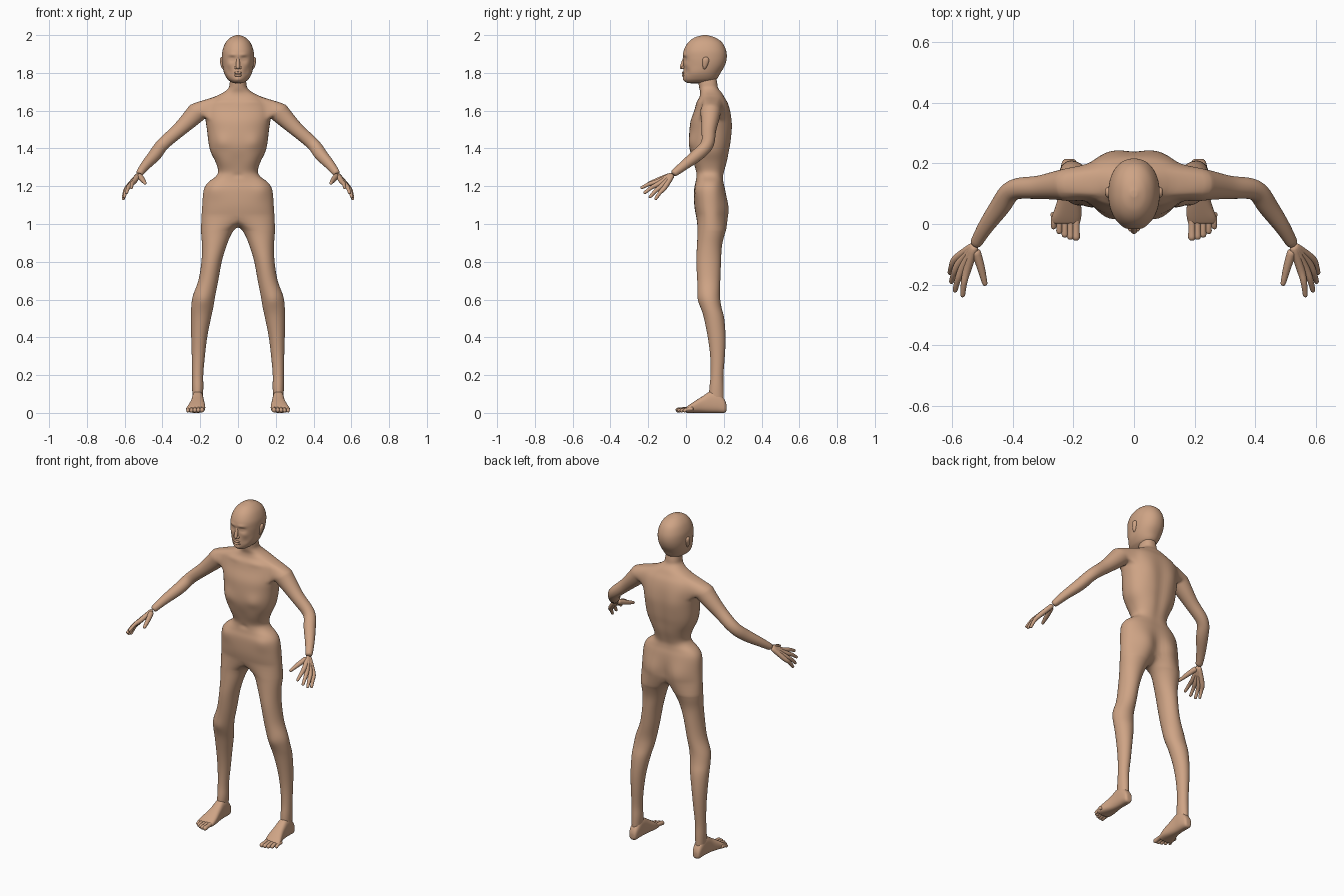
import bpy
import bmesh
import math
from mathutils import Vector

UNIT = 0.01     # all part sizes below are in hundredths

default_cube = bpy.data.objects.get("Cube")
if default_cube:
    bpy.data.objects.remove(default_cube, do_unlink=True)

skin = bpy.data.materials.new("skin")
skin.use_nodes = True
skin_colour = (0.62, 0.37, 0.235, 1)
skin.diffuse_color = skin_colour
skin.node_tree.nodes["Principled BSDF"].inputs["Base Color"].default_value = skin_colour

# Sculpting strokes, the same on both sides: centre, radii, push along y
strokes = [
    ((3.2, -1, 187.3), (1.8, 3, 1.3), 1.1),     # eye socket
    ((3.2, -0.5, 187.2), (1.1, 3, 0.7), -0.6),  # eyeball
    ((3, -1, 189.6), (2.2, 3, 0.9), -0.5),      # brow
    ((5, 0, 184.3), (1.8, 3, 1.5), -0.4),       # cheekbone
    ((4.6, 0, 180.5), (1.8, 3, 2), 0.6),        # cheek hollow
    ((0, -1, 176.6), (1.8, 2, 1.2), -0.5),      # chin
    ((8, 6, 165), (6, 4, 1.3), -0.6),           # collarbone
    ((8.8, 2, 143.5), (3.8, 5, 3.5), -1.2),     # breast
    ((0, 2, 133), (5, 5, 5), 1.0),              # rib arch
    ((0, 5, 125.7), (1.2, 3, 1.2), 0.8),        # navel
    ((12.5, 6, 118), (4, 4, 4), -1.0),          # hip bone
    ((0, 24, 140), (2, 6, 20), -1.1),           # spine groove
    ((8, 22, 153), (4, 5, 7), 0.7),             # shoulder blade
    ((8.8, 20, 107), (6, 7, 8), 2.2),           # buttock
    ((0, 21, 106), (1.8, 6, 7), -2.0),          # cleft
    ((18.3, 7, 59.5), (3.5, 4, 3.5), -0.7),     # kneecap
]


def interpolate(rows, steps):
    """Smooth curve through rows of numbers."""
    rows = [Vector(row) for row in rows]
    result = []
    for i in range(len(rows) - 1):
        before, a = rows[max(i - 1, 0)], rows[i]
        b, after = rows[i + 1], rows[min(i + 2, len(rows) - 1)]
        for step in range(steps):
            t = step / steps
            result.append(a + ((b - before) * t
                               + (2 * before - 5 * a + 4 * b - after) * t ** 2
                               + (3 * a - before - 3 * b + after) * t ** 3) / 2)
    return result + [rows[-1]]


def angles(sides, start=-90):
    return [math.radians(start + 360 * i / sides) for i in range(sides)]


def add_ring(bm, points):
    return [bm.verts.new(p) for p in points]


def join(bm, rings, skip=lambda row, column: False):
    """Quads between neighbouring rings."""
    for row, (a, b) in enumerate(zip(rings, rings[1:])):
        for i in range(len(a)):
            j = (i + 1) % len(a)
            if not skip(row, i):
                bm.faces.new((a[i], a[j], b[j], b[i]))


def loft_rings(bm, rows, turn, axis="z", side=1, power=2.0, steps=3):
    """Oval sections; each row is position, then min and max of both spans."""
    rings = []
    for pos, a0, a1, b0, b1 in interpolate(rows, steps):
        points = []
        for angle in turn:
            c, s = math.cos(angle), math.sin(angle)
            a = (a0 + a1 + (a1 - a0) * math.copysign(abs(c) ** (2 / power), c)) / 2
            b = (b0 + b1 + (b1 - b0) * math.copysign(abs(s) ** (2 / power), s)) / 2
            points.append((a * side, b, pos) if axis == "z" else (a * side, pos, b))
        rings.append(add_ring(bm, points))
    return rings


def limb_rings(bm, rows, turn, side=1, steps=3):
    """Round sections across a path; each row is x, y, z and radius."""
    path = interpolate(rows, steps)
    rings = []
    for i, p in enumerate(path):
        along = (path[min(i + 1, len(path) - 1)] - path[max(i - 1, 0)]).to_3d().normalized()
        hint = Vector((0, 0, 1)) if abs(along.z) < 0.9 else Vector((0, 1, 0))
        up = (hint - along * along.dot(hint)).normalized()
        across = up.cross(along)
        points = [p.to_3d() + (across * math.cos(a) + up * math.sin(a)) * p[3] for a in turn]
        rings.append(add_ring(bm, [(q.x * side, q.y, q.z) for q in points]))
    return rings


def tube(bm, rings):
    join(bm, rings)
    bm.faces.new(rings[0])
    bm.faces.new(rings[-1])


def digit(bm, rows, side=1):
    """Limb with a rounded tip."""
    rings = limb_rings(bm, rows, angles(12), side)
    tip, r = Vector(rows[-1][:3]), rows[-1][3]
    ahead = (tip - Vector(rows[-2][:3])).normalized() * r
    ahead.x *= side
    last = rings[-1]
    middle = sum((v.co for v in last), Vector()) / len(last)
    for out, width in ((0.5, 0.86), (0.9, 0.45)):
        rings.append(add_ring(bm, [middle + (v.co - middle) * width + ahead * out for v in last]))
    tube(bm, rings)


def finish(bm, name):
    """Sculpt the part and turn it into a smooth object."""
    for vert in bm.verts:
        x, y, z = vert.co
        for centre, radii, push in strokes:
            offset = (abs(x) - centre[0], y - centre[1], z - centre[2])
            distance = sum((o / r) ** 2 for o, r in zip(offset, radii))
            vert.co.y += push * math.exp(-min(distance, 50))
    bmesh.ops.recalc_face_normals(bm, faces=bm.faces[:])
    bmesh.ops.scale(bm, vec=(UNIT, UNIT, UNIT), verts=bm.verts[:])
    mesh = bpy.data.meshes.new(name)
    bm.to_mesh(mesh)
    bm.free()
    mesh.materials.append(skin)
    mesh.shade_smooth()
    part = bpy.data.objects.new(name, mesh)
    bpy.context.collection.objects.link(part)
    subdivision = part.modifiers.new("subdivision", "SUBSURF")
    subdivision.levels = subdivision.render_levels = 1


# Torso and neck: height, half width, front, back
torso = [(180, 3.8, 6, 15.5), (175, 4.4, 6.5, 16.5), (172, 5, 7, 17), (169.5, 8, 7.5, 19),
         (167, 13, 7, 20.5), (164, 16.5, 5.5, 22.3), (160, 17.8, 4.3, 23.5), (155, 17.3, 2.5, 24.2),
         (150, 16.5, 1.8, 24.4), (143, 15.7, 1.5, 23.9), (138, 14.5, 2, 23), (133, 12, 3, 22),
         (128, 10.5, 5, 20.5), (125, 12, 5.3, 19.8), (122, 16, 5, 20), (118, 18.3, 4.2, 20.8),
         (110, 19, 4.3, 21.3), (104, 19.4, 5.3, 21)]
leg = [(97, 1.8, 19.7, 6, 21), (94, 3.8, 19.5, 6, 20.3), (88, 6.2, 19.1, 5.7, 19),
       (80, 8.6, 19.4, 5.4, 18.6), (70, 10.4, 21, 5.9, 18.2), (62, 12, 24, 6.4, 18),
       (56, 13, 24.8, 7.8, 18.8), (50, 14.3, 25, 9.5, 20.3), (40, 16.3, 24.8, 11.5, 21),
       (30, 17.5, 24.5, 12.8, 20.6), (20, 18.4, 24.3, 13, 19.8), (13, 18.3, 24.3, 12.3, 20),
       (5, 19, 24, 12, 20)]
arm = [(21, 13, 159.8, 5.6), (25.5, 12.7, 155.2, 4.8), (32, 12, 149, 3.8), (40, 11.3, 142, 3.5),
       (44, 6, 136.5, 3.4), (49, -1, 131, 2.6), (52.5, -7, 126.3, 1.9)]

body = bmesh.new()
trunk = loft_rings(body, [(z, -w, w, front, back) for z, w, front, back in torso],
                   angles(32), power=2.3)
# Shoulder openings: bands of rows and columns left out of the trunk
top, bottom = 12, 21
openings = {1: (5, 11), -1: (21, 27)}
join(body, trunk, lambda row, column: top <= row < bottom and any(
    first <= column < last for first, last in openings.values()))
body.faces.new(trunk[0])

# Crotch strip from back to front, shared by both legs
hips = trunk[-1]
front, back = hips[0].co, hips[16].co
crotch = [body.verts.new(back.lerp(front, k / 8) - Vector((0, 0, 5.5 * math.sin(math.pi * k / 8))))
          for k in range(1, 8)]

for side, (first, last) in openings.items():
    # Leg continues half of the hip ring
    outer = [hips[i * side] for i in range(17)]
    tube_rings = loft_rings(body, leg, angles(24, -120), side=side)
    join(body, [outer + crotch] + tube_rings)
    body.faces.new(tube_rings[-1])
    # Arm continues the edge of the shoulder opening
    rim = [trunk[top][c] for c in range(first, last)]
    rim += [trunk[r][last] for r in range(top, bottom)]
    rim += [trunk[bottom][c] for c in range(last, first, -1)]
    rim += [trunk[r][first] for r in range(bottom, top, -1)]
    turn = [math.atan2(v.co.z - arm[0][2], v.co.y - arm[0][1]) for v in rim]
    arm_rings = limb_rings(body, arm, turn, side)
    join(body, [rim] + arm_rings)
    body.faces.new(arm_rings[-1])
finish(body, "body")

# Head: height, half width, front, back
skull = [(200, 1, 9, 11), (198.7, 4, 4.5, 15.5), (196, 6.6, 1, 19.2), (192, 8.2, -1.2, 21.2),
         (188, 8.5, -1.6, 21.6), (184, 8.2, -1.3, 20.6), (180, 7.4, -1.5, 18.3),
         (177, 5.8, -1.3, 16.5), (175.5, 4.2, -0.6, 14), (174.5, 2.5, 1, 9)]
head = bmesh.new()
tube(head, loft_rings(head, [(z, -w, w, near, far) for z, w, near, far in skull],
                      angles(56), power=2.15, steps=7))
# Nose, nostrils, lips and ears
digit(head, [(0, -0.4, 189, 0.8), (0, -1.4, 185.8, 1.0), (0, -2.3, 183, 1.1)])
lip = [(-2.2, -0.9, 0, 0.2), (-1, -1.5, 0.1, 0.6), (1, -1.5, 0.1, 0.6), (2.2, -0.9, 0, 0.2)]
for height in (179.9, 178.6):
    tube(head, limb_rings(head, [(x, y, z + height, r) for x, y, z, r in lip], angles(12)))
ear = [(181.8, 7, 7.8, 9.2, 10), (183, 7, 8.9, 8.9, 11), (186, 7.5, 9.6, 8.6, 12.2),
       (187.7, 7.5, 9.5, 9, 12), (188.4, 7.5, 8.8, 10, 11.2)]
for side in (1, -1):
    digit(head, [(0.6, -1, 183.2, 0.7), (1.2, -1.7, 182.8, 0.8)], side)
    tube(head, loft_rings(head, ear, angles(16), side=side))
finish(head, "head")

knuckles = [(55, -15, 122.4), (56.5, -14.5, 121.2), (57.7, -13, 120), (58.6, -11.3, 119.2)]
fingertips = [(56.5, -23.4, 119.2), (59, -21.8, 116.6), (60.2, -19, 114.4), (60.7, -16, 113.4)]
sole = [(21.5, 20, 22.6, 1.5, 4), (20.5, 18.9, 23.8, 0, 7), (17, 18.3, 24.3, 0, 11),
        (13, 18.2, 24.5, 0, 11.5), (9, 17.8, 25, 0, 9), (5, 17.3, 26.2, 0, 6.5),
        (2, 17.4, 27.2, 0, 4.5), (0, 18, 27, 0, 3)]

for side, label in ((1, "left"), (-1, "right")):
    # Palm bones with fingers, then the thumb
    hand = bmesh.new()
    for knuckle, tip in zip(knuckles, fingertips):
        bend = (Vector(knuckle) + Vector(tip)) / 2 + Vector((0.3, 0, 0.5))
        digit(hand, [(52.4, -7, 126.3, 1.5), (*knuckle, 1.4), (*bend, 1.1), (*tip, 0.85)], side)
    digit(hand, [(52.3, -8.5, 125.6, 1.6), (50.6, -14, 123.6, 1.4), (49.2, -19.6, 121.6, 0.9)], side)
    finish(hand, label + "_hand")
    # Foot with toes, from the big one outwards
    foot = bmesh.new()
    tube(foot, loft_rings(foot, sole, angles(24), "y", side, power=2.6))
    for i in range(5):
        x, tip, r = 19.1 + 1.85 * i, 0.22 * i * i - 4.3, 1.5 - 0.1 * i
        digit(foot, [(x, 4, 2.2, r), (x, tip / 2 + 1, 1.9, r * 0.8), (x, tip, r, r * 0.9)], side)
    finish(foot, label + "_foot")
